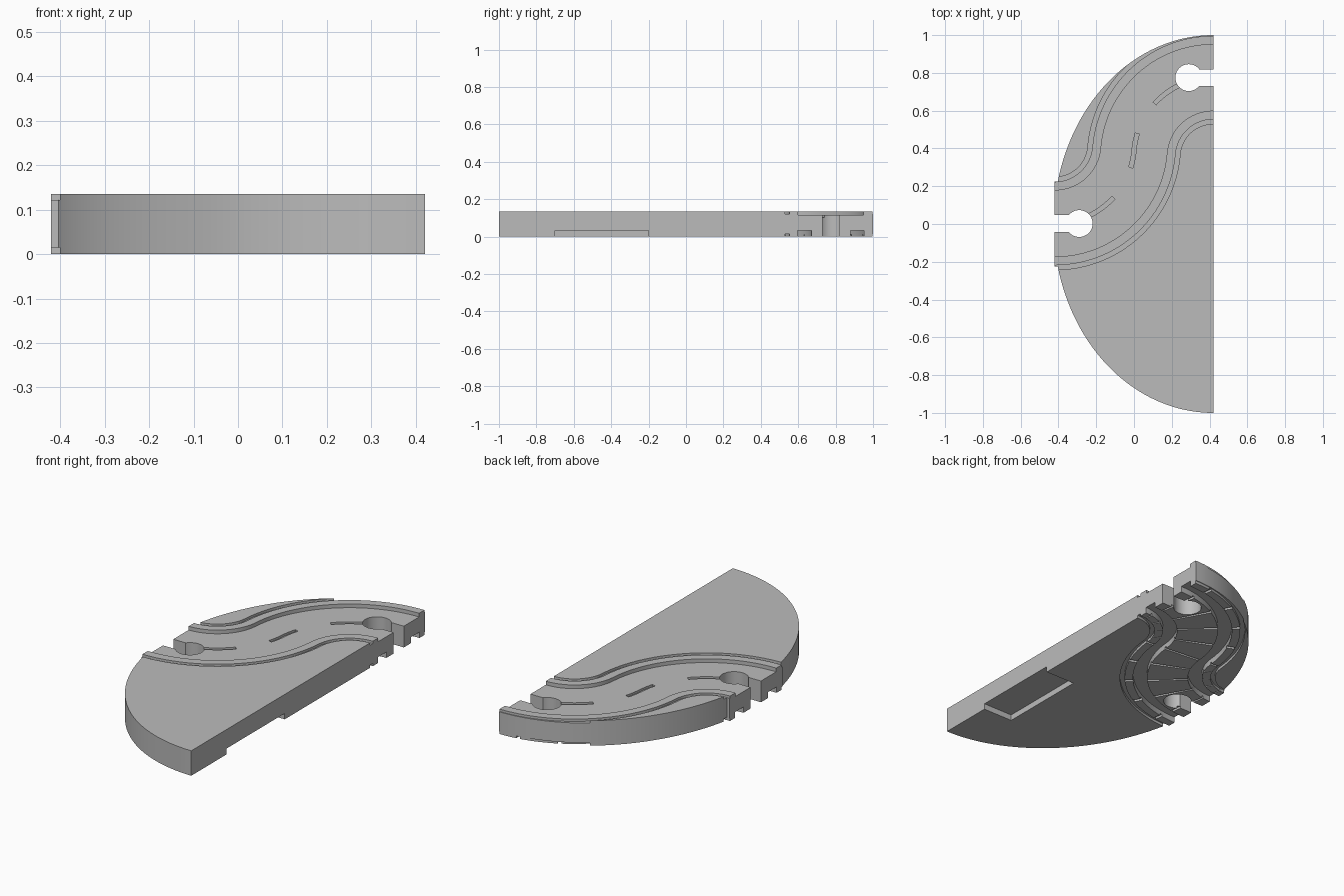
import bpy, bmesh, math
from mathutils import Vector

cube = bpy.data.objects.get("Cube")
if cube:
    bpy.data.objects.remove(cube, do_unlink=True)

HALF_X, HEIGHT = 0.42, 0.135
START_Y, END_Y = 0.0025, 0.775          # road centre at the two ends
RISE = (END_Y - START_Y) / 2
RADIUS = (HALF_X ** 2 + RISE ** 2) / (2 * RISE)
BEND = math.acos((RADIUS - RISE) / RADIUS)

grey = bpy.data.materials.new("plain grey")
grey.use_nodes = True
grey.diffuse_color = (0.5, 0.5, 0.5, 1)
grey.node_tree.nodes["Principled BSDF"].inputs["Base Color"].default_value = (0.5, 0.5, 0.5, 1)


def prism(name, outline, z0, z1):
    """Extrude a flat outline between two heights."""
    bm = bmesh.new()
    face = bm.faces.new([bm.verts.new((x, y, z0)) for x, y in outline])
    top = bmesh.ops.extrude_face_region(bm, geom=[face])["geom"]
    verts = [v for v in top if isinstance(v, bmesh.types.BMVert)]
    bmesh.ops.translate(bm, verts=verts, vec=(0, 0, z1 - z0))
    bmesh.ops.recalc_face_normals(bm, faces=bm.faces)
    mesh = bpy.data.meshes.new(name)
    bm.to_mesh(mesh)
    bm.free()
    mesh.materials.append(grey)
    obj = bpy.data.objects.new(name, mesh)
    bpy.context.collection.objects.link(obj)
    return obj


def on_road(angle, offset):
    """Point on the S-shaped road, offset to its left; angle runs 0 to 2 * BEND."""
    a = max(0, min(angle, 2 * BEND - angle))
    side = Vector((-math.sin(a), math.cos(a)))
    if angle < BEND:
        p = Vector((-HALF_X, START_Y + RADIUS)) - side * (RADIUS - offset)
        return p + Vector((min(angle, 0) * RADIUS, 0))
    p = Vector((HALF_X, END_Y - RADIUS)) + side * (RADIUS + offset)
    return p + Vector((max(angle - 2 * BEND, 0) * RADIUS, 0))


def strip(name, low, high, z0, z1, start=-0.2, end=2 * BEND + 0.2, steps=80):
    """Prism that follows the road between two offsets."""
    angles = [start + (end - start) * i / steps for i in range(steps + 1)]
    outline = [on_road(a, low) for a in angles]
    outline += [on_road(a, high) for a in reversed(angles)]
    return prism(name, outline, z0, z1)


def box(name, x0, x1, y0, y1, z0, z1):
    return prism(name, [(x0, y0), (x1, y0), (x1, y1), (x0, y1)], z0, z1)


# Half-oval board with a short tab at the road's left end
TAB, OVAL = 0.226, 0.845
STEPS = 72
limit = math.acos(TAB / 1.0)
upper = [(HALF_X - OVAL * math.sin(limit * i / STEPS), math.cos(limit * i / STEPS))
         for i in range(STEPS + 1)]
lower = [(x, -y) for x, y in reversed(upper)]
board = prism("road_board", upper + [(-HALF_X, TAB), (-HALF_X, -TAB)] + lower, 0, HEIGHT)

cutters = []

# Sunken road on top, with a narrow groove outside each kerb on both faces
cutters.append(strip("road_cutter", -0.175, 0.175, 0.115, 0.2))
for s in (-1, 1):
    lo, hi = sorted((s * 0.221, s * 0.245))
    cutters.append(strip("kerb_groove_cutter", lo, hi, HEIGHT - 0.013, 0.2))
    cutters.append(strip("lower_groove_cutter", lo, hi, -0.05, 0.015))
    # Rail grooves underneath
    lo, hi = sorted((s * 0.105, s * 0.178))
    cutters.append(strip("rail_groove_cutter", lo, hi, -0.05, 0.032))

# Dashes down the middle of the road
for start, end in ((0.3, 0.83), (1.27, 2 * BEND - 1.27), (2 * BEND - 0.83, 2 * BEND - 0.3)):
    cutters.append(strip("dash_cutter", -0.011, 0.011, 0.103, 0.2, start, end, 12))

# Cross grooves underneath
for i in range(9):
    mid = 2 * BEND * (i + 0.5) / 9
    cutters.append(strip("cross_groove_cutter", -0.233, 0.233, -0.05, 0.012,
                         mid - 0.014, mid + 0.014, 2))

# Keyhole connector sockets through both ends
for s, y in ((-1, START_Y), (1, END_Y)):
    cx = s * 0.29
    ring = [(cx + 0.071 * math.cos(math.tau * i / 48), y + 0.071 * math.sin(math.tau * i / 48))
            for i in range(48)]
    cutters.append(prism("socket_cutter", ring, -0.1, 0.25))
    x0, x1 = sorted((cx, s * 0.5))
    cutters.append(box("socket_slot_cutter", x0, x1, y - 0.044, y + 0.044, -0.11, 0.26))

# Finger recess under the straight edge
cutters.append(box("recess_cutter", 0.24, 0.5, -0.7, -0.2, -0.05, 0.032))

for cutter in cutters:
    cutter.hide_render = True
    mod = board.modifiers.new(cutter.name, "BOOLEAN")
    mod.operation = "DIFFERENCE"
    mod.solver = "EXACT"
    mod.object = cutter

# Bake the cuts and remove the cutters
graph = bpy.context.evaluated_depsgraph_get()
baked = bpy.data.meshes.new_from_object(board.evaluated_get(graph))
board.modifiers.clear()
board.data = baked
for cutter in cutters:
    bpy.data.objects.remove(cutter, do_unlink=True)

for obj in bpy.context.selected_objects:
    obj.select_set(False)
board.select_set(True)
bpy.context.view_layer.objects.active = board
bpy.ops.object.shade_smooth_by_angle(angle=math.radians(30))
